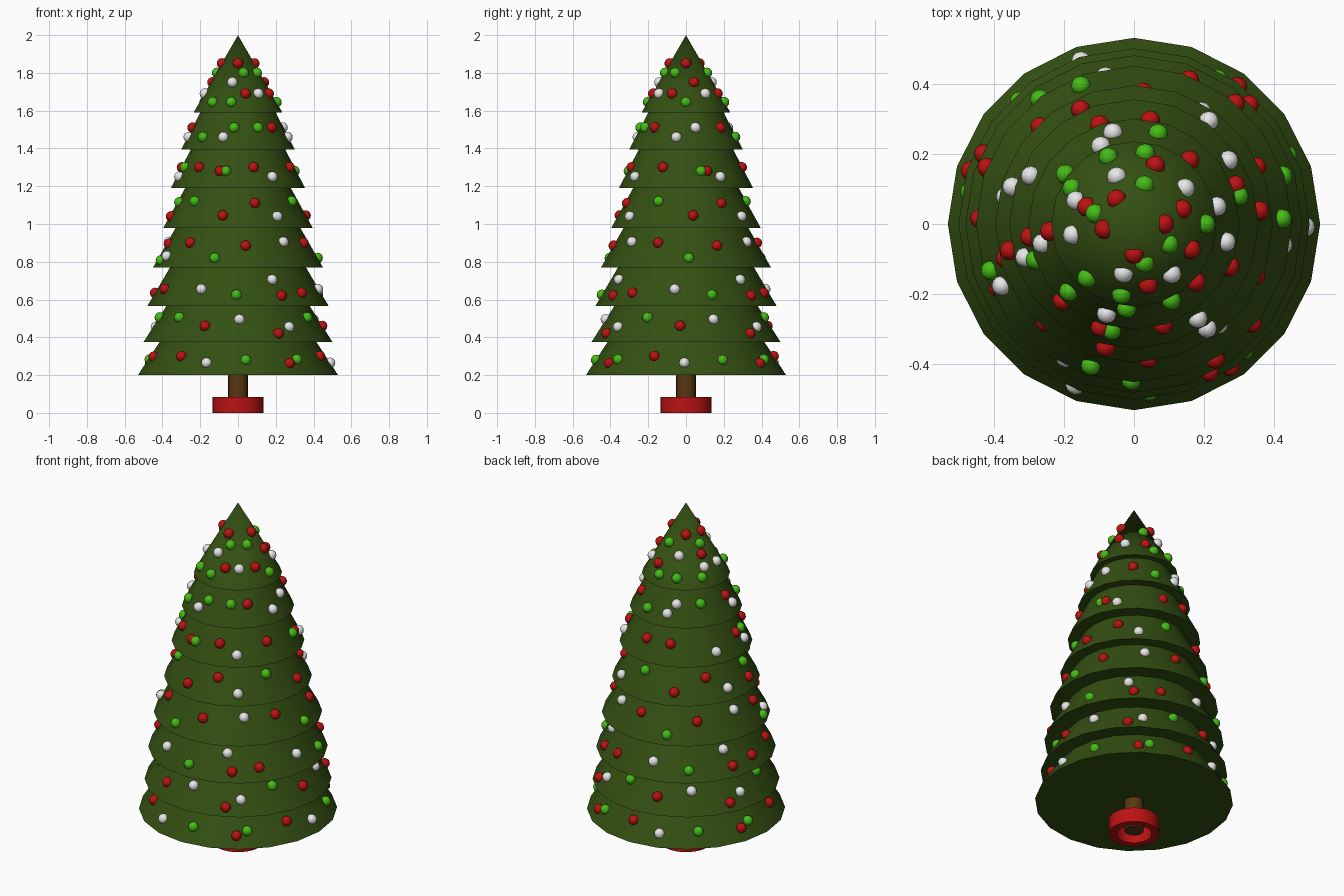
import bpy, bmesh, math
from mathutils import Matrix, Vector

cube = bpy.data.objects.get("Cube")
if cube:
    bpy.data.objects.remove(cube)


def material(name, rgb):
    mat = bpy.data.materials.new(name)
    mat.use_nodes = True
    mat.diffuse_color = (*rgb, 1)
    mat.node_tree.nodes["Principled BSDF"].inputs["Base Color"].default_value = (*rgb, 1)
    return mat


needle_green = material("needle green", (.034, .08, .006))
bark_brown = material("bark brown", (.1, .037, .006))
red = material("bauble red", (.5, .006, .006))
green = material("bauble green", (.06, .5, .008))
white = material("bauble white", (.8, .8, .8))


def make_object(name, bm, *mats):
    bmesh.ops.recalc_face_normals(bm, faces=bm.faces)
    mesh = bpy.data.meshes.new(name)
    bm.to_mesh(mesh)
    bm.free()
    for mat in mats:
        mesh.materials.append(mat)
    obj = bpy.data.objects.new(name, mesh)
    bpy.context.collection.objects.link(obj)
    bpy.ops.object.select_all(action='DESELECT')
    obj.select_set(True)
    bpy.context.view_layer.objects.active = obj
    bpy.ops.object.shade_smooth_by_angle(angle=math.radians(40))
    return obj


def lathe(name, profile, mat, sides=20, closed=False):
    """Revolve a (radius, height) profile about the z axis."""
    bm = bmesh.new()
    verts = [bm.verts.new((0, r, z)) for r, z in profile]
    pairs = list(zip(verts, verts[1:]))
    if closed:
        pairs.append((verts[-1], verts[0]))
    edges = [bm.edges.new(p) for p in pairs]
    bmesh.ops.spin(bm, geom=verts + edges, cent=(0, 0, 0), axis=(0, 0, 1),
                   angle=math.tau, steps=sides)
    bmesh.ops.remove_doubles(bm, verts=bm.verts, dist=.0005)
    return make_object(name, bm, mat)


# Stand and trunk
lathe("stand_ring", [(.135, 0), (.135, .085), (.095, .085), (.095, 0)], red, 32, True)
lathe("trunk", [(0, .02), (.052, .02), (.052, .22), (0, .22)], bark_brown)

# Branch tiers: bottom height, bottom radius, radius where the next tier begins
tiers = [(.2, .53, .415), (.375, .5, .38), (.565, .48, .36), (.77, .45, .33),
         (.98, .395, .28), (1.19, .355, .25), (1.395, .3, .2), (1.59, .235, 0)]
tops = [t[0] for t in tiers[1:]] + [2]
for i, ((z, r, inner), top) in enumerate(zip(tiers, tops)):
    lap = .01 if inner else 0
    lathe(f"branch_tier_{i + 1}", [(0, z), (r, z), (inner, top), (0, top + lap)], needle_green)


def surface_radius(height):
    for (z, r, inner), top in zip(tiers, tops):
        if z <= height <= top:
            return r + (inner - r) * (height - z) / (top - z)


# Baubles
baubles = {key: bmesh.new() for key in "RGW"}


def bauble(key, z, angle):
    a = math.radians(angle)
    r = surface_radius(z)
    spot = Vector((r * math.cos(a), r * math.sin(a), z))
    bmesh.ops.create_uvsphere(baubles[key], u_segments=12, v_segments=8, radius=.028,
                              matrix=Matrix.Translation(spot))


def row(z, keys, angles):
    for key, angle in zip(keys, angles):
        bauble(key, z, angle)


def garland(pattern, repeat=109):
    """Repeat a group of (colour, height, angle) baubles three times round a tier."""
    for turn in range(3):
        for key, z, angle in pattern:
            bauble(key, z, angle + turn * repeat)


# Lower tiers carry a repeating group
garland([("R", .3, 230), ("W", .265, 250), ("G", .28, 275), ("R", .262, 304), ("G", .283, 311)])
garland([("G", .505, 222), ("R", .46, 247), ("W", .495, 271), ("R", .42, 297), ("W", .455, 307)])
garland([("W", .655, 243), ("G", .625, 269), ("R", .62, 301), ("W", .705, 297), ("R", .635, 320)])
garland([("R", .9, 228), ("G", .82, 253), ("R", .885, 276), ("W", .905, 310)])
garland([("G", 1.12, 224), ("R", 1.045, 257), ("R", 1.11, 286), ("W", 1.04, 305)])

# Odd baubles closing each garland
for key, z, angle in [("R", .297, 197), ("G", .505, 188), ("R", .655, 205), ("R", .895, 195),
                      ("G", .807, 198), ("W", .83, 205), ("R", 1.04, 192), ("G", 1.115, 195)]:
    bauble(key, z, angle)

# Upper tiers
row(1.3, "RRRRRRG", [227, 286, 336, 81, 109, 187, 200])
row(1.28, "GRGR", [258, 252, 15, 21])
row(1.25, "WWWW", [304, 34, 155, 197])
row(1.51, "GGRWRWGR", [265, 296, 317, 12, 49, 113, 144, 185])
row(1.46, "GWWGWW", [226, 253, 349, 75, 103, 192])
row(1.645, "GGGGGG", [229, 260, 0, 81, 111, 150])
row(1.69, "RWRWRWW", [283, 307, 336, 35, 70, 158, 190])
row(1.75, "WRWR", [258, 17, 110, 160])
row(1.8, "GGGG", [285, 330, 75, 165])
row(1.85, "RRRR", [270, 0, 125, 190])

for key, name, mat in (("R", "red_baubles", red), ("G", "green_baubles", green),
                       ("W", "white_baubles", white)):
    make_object(name, baubles[key], mat)
